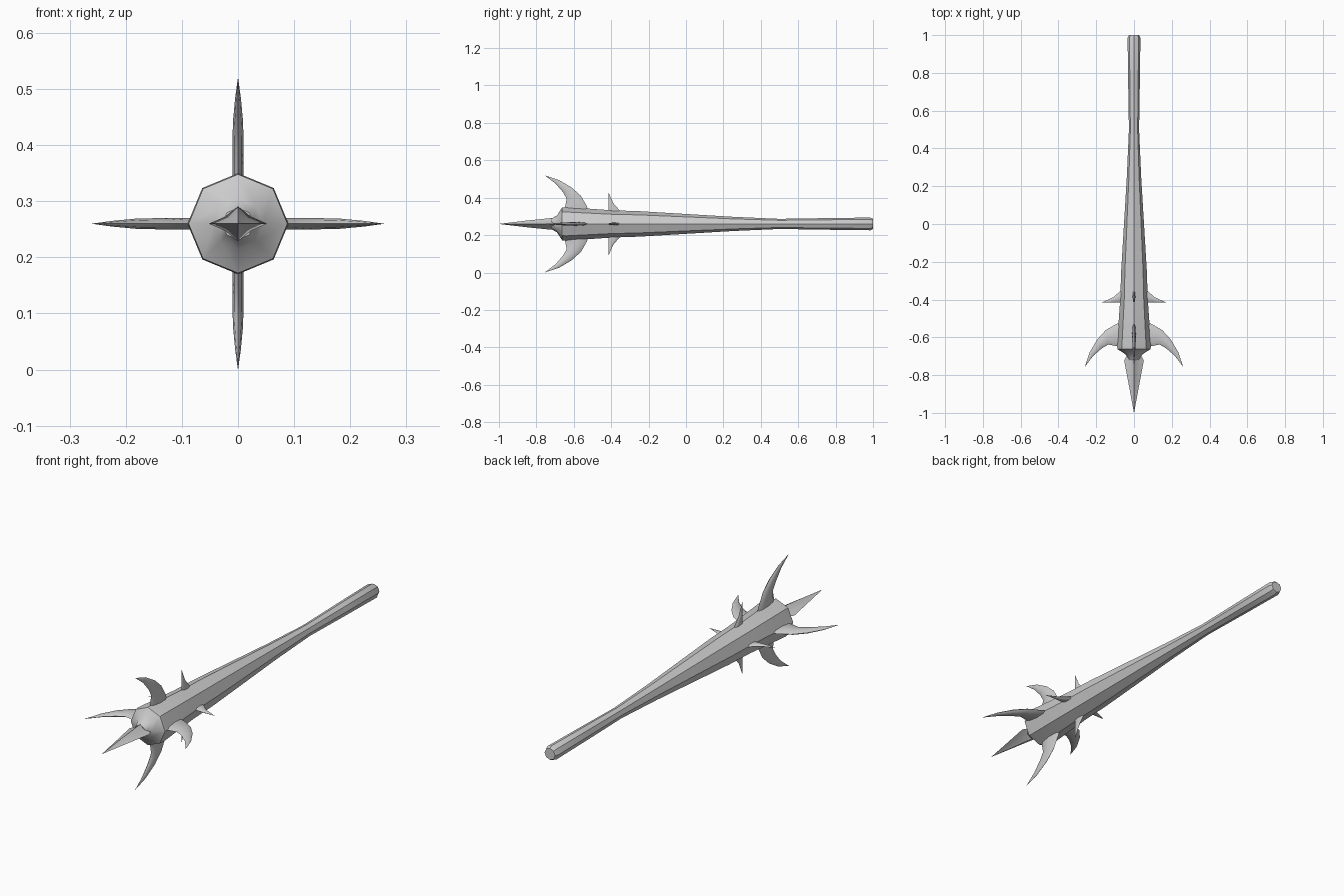
import bpy, bmesh
from math import sin, cos, pi
from mathutils import Matrix, Vector

if "Cube" in bpy.data.objects:
    bpy.data.objects.remove(bpy.data.objects["Cube"])

CZ = 0.26  # height of the club axis


def loft(name, rings, angle=40, turn=0.0):
    """Skin a list of equal-sized point rings, cap the ends, place on the axis."""
    bm = bmesh.new()
    loops = [[bm.verts.new(p) for p in r] for r in rings]
    n = len(rings[0])
    for a, b in zip(loops, loops[1:]):
        for i in range(n):
            j = (i + 1) % n
            bm.faces.new((a[i], a[j], b[j], b[i]))
    bm.faces.new(loops[0])
    bm.faces.new(loops[-1])
    bmesh.ops.remove_doubles(bm, verts=bm.verts, dist=0.0002)
    bmesh.ops.recalc_face_normals(bm, faces=bm.faces)
    bm.transform(Matrix.Translation((0, 0, CZ)) @ Matrix.Rotation(turn, 4, 'Y'))
    me = bpy.data.meshes.new(name)
    bm.to_mesh(me)
    bm.free()
    ob = bpy.data.objects.new(name, me)
    bpy.context.collection.objects.link(ob)
    bpy.ops.object.select_all(action='DESELECT')
    ob.select_set(True)
    bpy.context.view_layer.objects.active = ob
    bpy.ops.object.shade_smooth_by_angle(angle=angle * pi / 180)
    return ob


def spike(name, sections, turn):
    """Curved blade: each section is (outer point, inner point, half thickness)."""
    rings = []
    for outer, inner, t in sections:
        o, i = Vector(outer), Vector(inner)
        mid, half = (o + i) / 2, (o - i) / 2
        rings.append([(mid.x + half.x * cos(k * pi / 4),
                       mid.y + half.y * cos(k * pi / 4),
                       t * sin(k * pi / 4)) for k in range(8)])
    return loft(name, rings, 60, turn)


# Octagonal shaft, widening towards the head and closed by a conical shoulder
profile = [(1.0, 0.027), (0.985, 0.034), (0.75, 0.031), (0.5, 0.027),
           (0.25, 0.038), (0.0, 0.053), (-0.25, 0.068), (-0.4, 0.073),
           (-0.64, 0.09), (-0.662, 0.088), (-0.69, 0.045), (-0.72, 0.028)]
loft("club_shaft", [[(r * sin(k * pi / 4), y, r * cos(k * pi / 4))
                     for k in range(8)] for y, r in profile])

# Four-edged spear point with concave sides
star = [(1, 0), (0.42, 0.42), (0, 1), (-0.42, 0.42),
        (-1, 0), (-0.42, -0.42), (0, -1), (0.42, -0.42)]
point = [(-0.68, 0.028, 0.03), (-0.722, 0.052, 0.031),
         (-0.85, 0.028, 0.018), (-1.0, 0.0003, 0.0003)]
loft("spear_point", [[(a * w, y, b * h) for a, b in star] for y, w, h in point], 30)

# Large curved horns and small thorns, four of each around the shaft
horn = [((0.05, -0.515), (0.05, -0.655), 0.010),
        ((0.095, -0.53), (0.10, -0.645), 0.010),
        ((0.15, -0.562), (0.135, -0.638), 0.010),
        ((0.195, -0.612), (0.17, -0.658), 0.009),
        ((0.235, -0.68), (0.215, -0.697), 0.005),
        ((0.26, -0.755), (0.2595, -0.755), 0.0003)]
thorn = [((0.05, -0.335), (0.05, -0.415), 0.007),
         ((0.078, -0.36), (0.078, -0.415), 0.007),
         ((0.11, -0.388), (0.11, -0.415), 0.005),
         ((0.17, -0.415), (0.17, -0.4155), 0.0003)]
for k in range(4):
    spike(f"horn_{k + 1}", horn, k * pi / 2)
    spike(f"thorn_{k + 1}", thorn, k * pi / 2)
